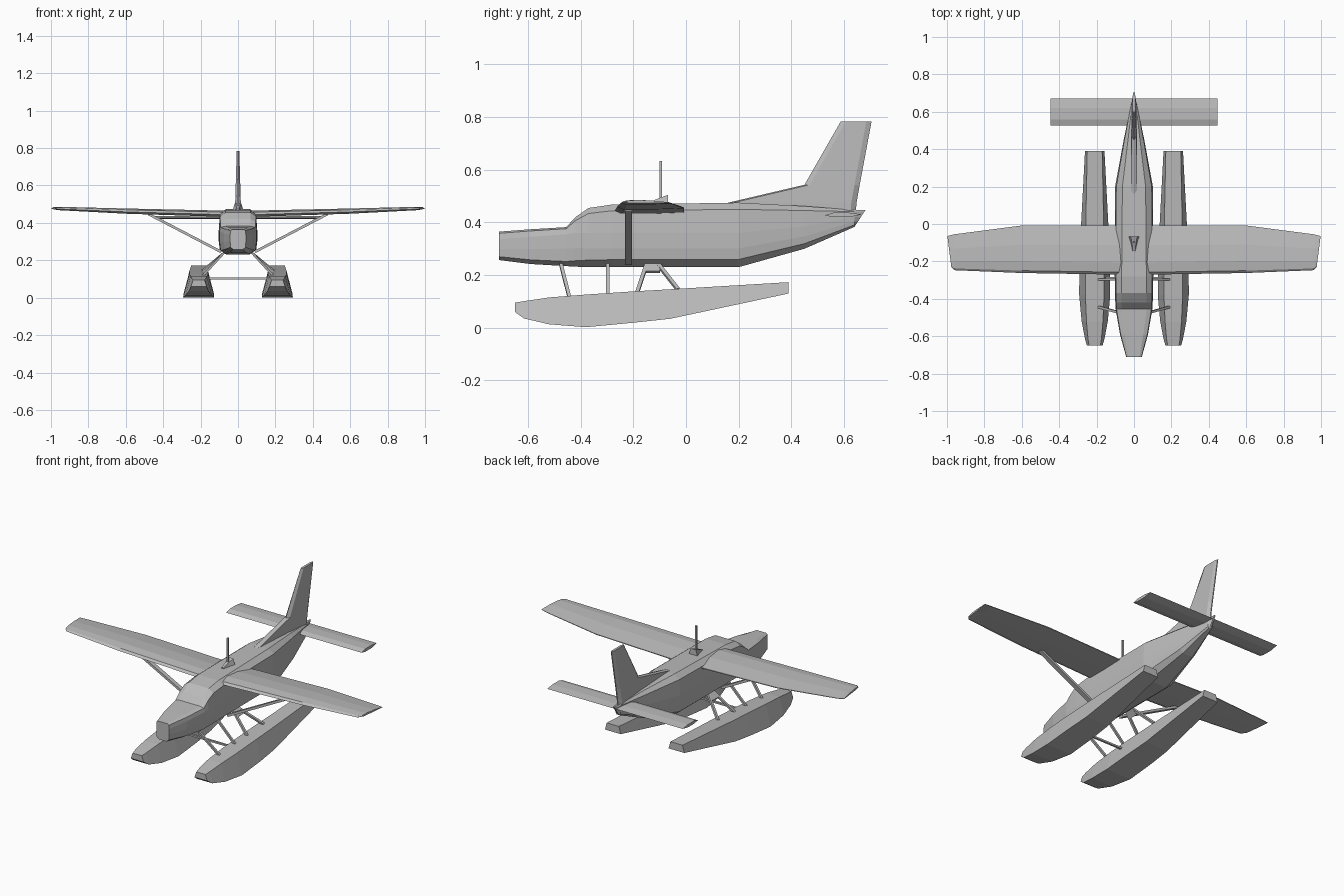
import bpy, bmesh
from mathutils import Vector

cube = bpy.data.objects.get("Cube")
if cube:
    bpy.data.objects.remove(cube)

grey = bpy.data.materials.new("light grey")
grey.use_nodes = True
grey.diffuse_color = (0.5, 0.5, 0.5, 1)
grey.node_tree.nodes["Principled BSDF"].inputs["Base Color"].default_value = (0.5, 0.5, 0.5, 1)


def loft(name, rings):
    """Skin a closed solid through rings of equal point count."""
    bm = bmesh.new()
    loops = [[bm.verts.new(p) for p in ring] for ring in rings]
    n = len(loops[0])
    for a, b in zip(loops, loops[1:]):
        for i in range(n):
            j = (i + 1) % n
            bm.faces.new((a[i], a[j], b[j], b[i]))
    bm.faces.new(loops[0])
    bm.faces.new(loops[-1])
    bmesh.ops.recalc_face_normals(bm, faces=bm.faces)
    mesh = bpy.data.meshes.new(name)
    bm.to_mesh(mesh)
    bm.free()
    mesh.materials.append(grey)
    obj = bpy.data.objects.new(name, mesh)
    bpy.context.collection.objects.link(obj)
    return obj


def bar(name, start, end, wide, thick):
    """Rectangular strut, its width running along y where possible."""
    a, b = Vector(start), Vector(end)
    d = (b - a).normalized()
    y = Vector((0, 1, 0))
    u = (y - d * y.dot(d)).normalized() * wide / 2
    v = d.cross(u).normalized() * thick / 2
    return loft(name, [[p + u + v, p - u + v, p - u - v, p + u - v] for p in (a, b)])


def mirror_ring(half):
    return half + [(-x, y, z) for x, y, z in reversed(half)]


# Fuselage: y, bottom, waist height, top, half width, roof half width
stations = [
    (-0.71, 0.257, 0.335, 0.365, 0.042, 0.03),
    (-0.59, 0.242, 0.345, 0.374, 0.075, 0.05),
    (-0.455, 0.234, 0.355, 0.382, 0.098, 0.068),
    (-0.42, 0.232, 0.36, 0.42, 0.1, 0.066),
    (-0.37, 0.23, 0.36, 0.455, 0.102, 0.066),
    (-0.28, 0.23, 0.36, 0.468, 0.103, 0.066),
    (0.2, 0.23, 0.36, 0.475, 0.101, 0.062),
    (0.45, 0.3, 0.385, 0.462, 0.055, 0.032),
    (0.64, 0.383, 0.42, 0.447, 0.016, 0.01),
]
rings = []
for y, bottom, waist, top, w, roof in stations:
    h = top - bottom
    rings.append(mirror_ring([
        (w * 0.6, y, bottom), (w * 0.95, y, bottom + h * 0.12),
        (w, y, bottom + (waist - bottom) * 0.55), (w, y, waist),
        ((w * 0.84 + roof * 0.16), y, top - (top - waist) * 0.22), (roof, y, top)]))
rings.append([(x * 0.3, 0.64 + (z - 0.383) * 0.65, z) for x, y, z in rings[-1]])
loft("fuselage", rings)

# Wing: x, leading edge, trailing edge, mid height, half thickness
half_wing = [(0.0, -0.272, -0.008, 0.447, 0.017), (0.6, -0.262, -0.008, 0.463, 0.014),
             (0.96, -0.247, -0.055, 0.477, 0.009), (0.998, -0.23, -0.064, 0.479, 0.006)]
ribs = []
for side, span in ((-1, half_wing[:0:-1]), (1, half_wing)):
    for x, lead, trail, z, t in span:
        chord = trail - lead
        ribs.append([(side * x, lead + chord * f, z + t * k) for f, k in
                     ((0, -0.3), (0.05, 0.5), (0.25, 1), (0.6, 0.7), (1, -0.4),
                      (1, -0.7), (0.5, -1), (0.1, -1))])
# Bring the outermost leading corner inward for the raked tips
for end in (0, -1):
    ribs[end] = [(x * (1 - 0.13 * max(0, -0.065 - y)), y, z) for x, y, z in ribs[end]]
loft("wing", ribs)

# Tailplane
loft("tailplane", [[(x, 0.527, 0.427), (x, 0.56, 0.437), (x, 0.62, 0.437),
                    (x, 0.67, 0.43), (x, 0.62, 0.42), (x, 0.56, 0.42)]
                   for x in (-0.447, 0.447)])

# Fin and its long dorsal fillet: front and rear edge at each height
fin = []
for y0, y1, z, t in ((0.15, 0.645, 0.44, 0.016), (0.16, 0.648, 0.475, 0.016),
                     (0.45, 0.66, 0.543, 0.014), (0.588, 0.705, 0.784, 0.007)):
    c = min(0.02, (y1 - y0) * 0.2)
    fin.append([(0, y0, z), (t, y0 + c, z), (t, y1 - c, z), (0.003, y1, z),
                (-0.003, y1, z), (-t, y1 - c, z), (-t, y0 + c, z)])
loft("tail_fin", fin)

# Roof fairing and mast
loft("roof_fairing", [mirror_ring([(w, y, 0.45), (w * 0.5, y, z)]) for y, w, z in
                      ((-0.145, 0.012, 0.475), (-0.1, 0.022, 0.493), (-0.068, 0.034, 0.505))])
bar("roof_mast", (0, -0.096, 0.48), (0, -0.096, 0.634), 0.01, 0.01)

# Floats: y, bottom, deck height, bottom half width, deck half width
hull = [(-0.65, 0.06, 0.095, 0.042, 0.03), (-0.615, 0.035, 0.101, 0.052, 0.036),
        (-0.52, 0.013, 0.115, 0.07, 0.044), (-0.38, 0.002, 0.126, 0.083, 0.05),
        (-0.2, 0.019, 0.138, 0.082, 0.05), (-0.06, 0.034, 0.146, 0.076, 0.049),
        (0.39, 0.13, 0.173, 0.052, 0.04)]

for side, label in ((1, "left"), (-1, "right")):
    cx = side * 0.21
    loft(label + "_float", [[(cx - wb, y, b), (cx + wb, y, b), (cx + wd, y, d), (cx - wd, y, d)]
                            for y, b, d, wb, wd in hull])
    bar(label + "_wing_strut", (side * 0.09, -0.218, 0.245), (side * 0.48, -0.218, 0.448),
        0.026, 0.014)
    # Float legs
    for name, y0, y1, z1, wide in (("front", -0.475, -0.443, 0.115, 0.013),
                                   ("middle", -0.297, -0.297, 0.125, 0.012),
                                   ("rear", -0.15, -0.185, 0.135, 0.014),
                                   ("brace", -0.105, -0.03, 0.145, 0.014)):
        bar(f"{label}_{name}_leg", (side * 0.075, y0, 0.24), (side * 0.19, y1, z1), wide, 0.012)
    bar(label + "_leg_gusset", (side * 0.075, -0.128, 0.24), (side * 0.105, -0.128, 0.212),
        0.06, 0.012)

# Spreader between the floats
bar("float_spreader", (-0.17, -0.29, 0.102), (0.17, -0.29, 0.102), 0.012, 0.01)
